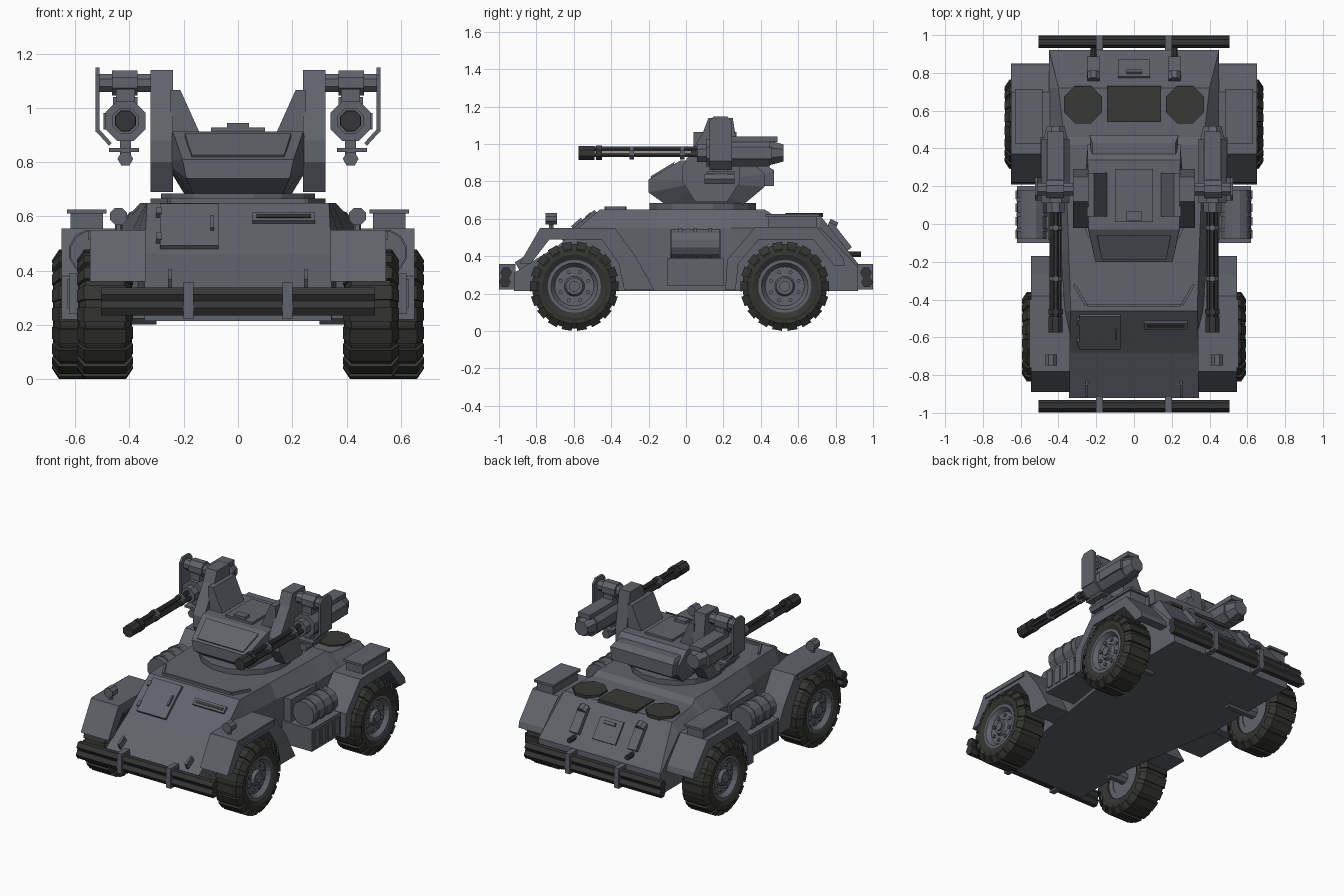
import bpy, bmesh, math
from mathutils import Vector, Matrix, Euler

if "Cube" in bpy.data.objects:
    bpy.data.objects.remove(bpy.data.objects["Cube"])


def material(name, col):
    m = bpy.data.materials.new(name)
    m.diffuse_color = (*col, 1)
    m.use_nodes = True
    m.node_tree.nodes["Principled BSDF"].inputs["Base Color"].default_value = m.diffuse_color
    return m


PAINT = material("grey_paint", (.118, .125, .150))
RUBBER = material("black_rubber", (.034, .034, .031))
METAL = material("dark_metal", (.036, .036, .038))
GRILLE = material("dark_grille", (.040, .040, .038))


class Part:
    """Collects simple shapes into one mesh object, optionally mirrored in x."""
    def __init__(self, name, mat, mirror=False):
        self.name, self.mat, self.mirror, self.bm = name, mat, mirror, bmesh.new()

    def __enter__(self):
        return self

    def box(self, c, s, rx=0, rz=0):
        m = Matrix.Translation(c) @ Euler((rx, 0, rz)).to_matrix().to_4x4() @ Matrix.Diagonal((*s, 1))
        bmesh.ops.create_cube(self.bm, size=1, matrix=m)

    def cyl(self, a, b, r, n=8, r2=None):
        a, b = Vector(a), Vector(b)
        q = (b - a).to_track_quat('Z', 'Y').to_matrix().to_4x4()
        m = Matrix.Translation((a + b) / 2) @ q @ Matrix.Rotation(math.pi / n, 4, 'Z')
        bmesh.ops.create_cone(self.bm, cap_ends=True, segments=n, radius1=r,
                              radius2=r if r2 is None else r2, depth=(b - a).length, matrix=m)

    def loft(self, rings, close=False):
        vs = [[self.bm.verts.new(p) for p in ring] for ring in rings]
        n = len(vs[0])
        for i in range(len(vs) if close else len(vs) - 1):
            r, s = vs[i], vs[(i + 1) % len(vs)]
            for j in range(n):
                self.bm.faces.new((r[j], r[(j + 1) % n], s[(j + 1) % n], s[j]))
        if not close:
            self.bm.faces.new(vs[0])
            self.bm.faces.new(vs[-1])

    def prism(self, pts, x0, x1):
        self.loft([[(x, y, z) for y, z in pts] for x in (x0, x1)])

    def hull(self, half):
        vs = [self.bm.verts.new((s * x, y, z)) for x, y, z in half for s in (1, -1)]
        bmesh.ops.convex_hull(self.bm, input=vs)

    def __exit__(self, *_):
        if self.mirror:
            d = bmesh.ops.duplicate(self.bm, geom=self.bm.verts[:] + self.bm.edges[:] + self.bm.faces[:])
            for v in d["geom"]:
                if isinstance(v, bmesh.types.BMVert):
                    v.co.x *= -1
        bmesh.ops.recalc_face_normals(self.bm, faces=self.bm.faces[:])
        me = bpy.data.meshes.new(self.name)
        self.bm.to_mesh(me)
        self.bm.free()
        me.materials.append(self.mat)
        bpy.context.collection.objects.link(bpy.data.objects.new(self.name, me))


# Hull: cross-sections along y (bottom half-width, waist x/z, top x/z)
with Part("hull", PAINT) as p:
    rings = []
    for y, xb, xw, zw, xt, zt in [(-.92, .345, .345, .28, .345, .31), (-.68, .345, .345, .43, .345, .46),
                                  (-.46, .345, .365, .55, .335, .65), (-.15, .39, .39, .55, .345, .65),
                                  (.24, .45, .45, .55, .36, .65), (.42, .45, .45, .55, .36, .65),
                                  (.46, .45, .45, .55, .37, .625), (.72, .45, .45, .55, .40, .615),
                                  (.92, .45, .45, .34, .45, .36)]:
        h = [(xb, y, .215), (xw, y, zw), (xt, y, zt)]
        rings.append(h + [(-x, y, z) for x, y, z in reversed(h)])
    p.loft(rings)

with Part("deck_ridge", PAINT, True) as p:
    p.box((.17, -.43, .656), (.16, .014, .02))
    p.box((0.08, -.43, .656), (.17, .014, .02))
    p.box((.285, -.375, .656), (.125, .014, .02), rz=1.05)

# Wheel-arch fenders
with Part("front_fenders", PAINT, True) as p:
    p.prism([(-.89, .36), (-.78, .55), (-.38, .55), (-.27, .40), (-.17, .22), (-.33, .22),
             (-.36, .36), (-.45, .49), (-.73, .49), (-.83, .36)], .34, .545)
    p.box((.545, -.58, .53), (.016, .36, .03))
with Part("rear_fenders", PAINT, True) as p:
    p.prism([(.21, .22), (.22, .38), (.37, .555), (.70, .555), (.84, .39), (.85, .35), (.79, .35),
             (.68, .49), (.39, .49), (.28, .36), (.265, .22)], .44, .65)
with Part("fender_lockers", PAINT, True) as p:
    p.box((.557, .57, .58), (.12, .26, .06))
    p.box((.557, .57, .618), (.145, .29, .016))
with Part("headlights", PAINT, True) as p:
    p.cyl((.44, -.75, .60), (.44, -.69, .60), .034)
    p.cyl((.44, -.72, .54), (.44, -.72, .58), .014, 6)

# Nose hatch, view slot and tow hooks on the sloped front
A = math.atan2(.19, .22)
with Part("front_hatch", PAINT) as p:
    p.box((-.18, -.572, .562), (.215, .235, .022), rx=A)
    for z in (-.055, .055):
        p.box((-.292, -.57 + z, .565 + z * .86), (.02, .035, .03), rx=A)
    p.box((-.095, -.582, .575), (.012, .07, .02), rx=A)
with Part("view_slot_frame", PAINT) as p:
    p.box((.168, -.535, .592), (.23, .045, .02), rx=A)
with Part("view_slot", GRILLE) as p:
    p.box((.168, -.538, .597), (.20, .018, .016), rx=A)
with Part("tow_hooks", PAINT, True) as p:
    p.box((.25, -.87, .36), (.014, .07, .06), rx=.55)

# Bumpers: twin tubes and clamps at both ends
with Part("bumper_tubes", METAL) as p:
    for s in (-1, 1):
        for z, y in ((.312, .962), (.262, .968)):
            p.cyl((-.505, s * y, z), (.505, s * y, z), .031, 6)
with Part("bumper_clamps", PAINT, True) as p:
    for s in (-1, 1):
        p.box((.182, s * .955, .29), (.036, .088, .135))

# Wheels: turned tyre, tread lugs and hub
def ring(cx, a, prof):
    return [(cx + x, Y + r * math.cos(a), ZC + r * math.sin(a)) for x, r in prof]


ZC, N = .239, 18
CARC = [(-.085, .135), (-.10, .17), (-.095, .195), (-.072, .226), (.072, .226), (.095, .195), (.10, .17), (.085, .135)]
LUG = [(-.098, .185), (-.103, .2), (-.077, .239), (.077, .239), (.103, .2), (.098, .185)]
for name, cx, Y in (("front", .49, -.597), ("rear", .582, .528)):
    with Part(name + "_tyres", RUBBER, True) as p:
        p.loft([ring(cx, 2 * math.pi * i / 36, CARC) for i in range(36)], close=True)
        for i in range(N):
            a = 2 * math.pi * i / N
            p.loft([ring(cx, a + d, LUG) for d in (-.115, .115)])
    with Part(name + "_hubs", PAINT, True) as p:
        p.loft([ring(cx, math.pi * i / 12, [(-.075, .10), (-.075, .14), (.088, .142), (.088, .125), (.06, .105)])
                for i in range(24)], close=True)
        p.cyl((cx - .07, Y, ZC), (cx + .06, Y, ZC), .115, 24)
        p.cyl((cx + .06, Y, ZC), (cx + .08, Y, ZC), .055, 12, .045)
        p.cyl((cx + .08, Y, ZC), (cx + .09, Y, ZC), .03, 8)
        for i in range(8):
            a = math.pi * (i + .5) / 4
            y, z = Y + .08 * math.cos(a), ZC + .08 * math.sin(a)
            p.cyl((cx + .055, y, z), (cx + .072, y, z), .011, 6)
        p.cyl((.3, Y, ZC), (cx, Y, ZC), .04)

# Side stowage: box with ribs and a strapped drum
with Part("side_boxes", PAINT, True) as p:
    p.box((.50, .05, .315), (.24, .30, .15))
    for i in range(4):
        p.box((.622, -.055 + .07 * i, .315), (.012, .045, .11))
    p.box((.42, .05, .46), (.07, .27, .16))
with Part("side_drums", PAINT, True) as p:
    p.cyl((.54, -.08, .468), (.54, .18, .468), .08, 12)
    for y in (-.03, .05, .13):
        p.cyl((.54, y - .01, .468), (.54, y + .01, .468), .085, 12)

# Engine deck grilles
with Part("deck_grilles", GRILLE) as p:
    p.box((0, .635, .62), (.285, .19, .02))
    for x in (-.27, .27):
        p.cyl((x, .632, .61), (x, .632, .631), .108)
# Rear plate fittings
B = -math.atan2(.255, .20)
with Part("rear_exhaust_covers", PAINT, True) as p:
    p.box((.215, .825, .495), (.065, .15, .04), rx=B)
    p.cyl((.215, .76, .57), (.215, .80, .55), .035)
with Part("rear_exhaust_pipes", METAL, True) as p:
    p.cyl((.215, .86, .41), (.215, .935, .41), .017)
with Part("rear_hatch", PAINT) as p:
    p.box((0, .822, .492), (.17, .15, .014), rx=B)
    p.box((0, .80, .53), (.08, .02, .03), rx=B)

# Turret
with Part("turret_ring", PAINT) as p:
    p.cyl((0, .09, .64), (0, .09, .685), .29, 16)
with Part("turret_body", PAINT) as p:
    p.hull([(.16, -.10, .67), (.19, -.2, .74), (.205, -.2, .81), (.24, -.03, .912),
            (.245, .34, .912), (.245, .42, .84), (.235, .42, .77), (.19, .3, .67), (.27, .1, .80)])
    p.hull([(.225, .3, .775), (.225, .47, .775), (.235, .47, .86), (.22, .43, .885), (.22, .3, .885)])
with Part("turret_front_plate", PAINT) as p:
    p.hull([(.195, -.06, .905), (.17, -.19, .826), (.195, -.07, .88), (.17, -.18, .81)])
with Part("turret_hatch", PAINT) as p:
    p.box((0, .15, .917), (.20, .28, .02))
    p.box((0, .04, .932), (.08, .05, .025))
with Part("turret_arms", PAINT, True) as p:
    p.prism([(.05, .69), (-.02, .80), (-.02, .88), (.09, 1.06), (.12, 1.14), (.25, 1.14),
             (.29, .88), (.29, .80), (.22, .69)], .24, .322)
    p.loft([[(x, y, z) for x, z in ((.25, 1.065), (.212, 1.065), (.14, .905), (.25, .905))] for y in (.04, .27)])

# Gun mounts: cross shaft, outer bracket and lower sensor
GX, GZ = .415, .952
with Part("gun_mounts", PAINT, True) as p:
    p.cyl((.31, .185, 1.092), (.52, .185, 1.092), .036)
    p.cyl((.37, .185, 1.092), (.465, .185, 1.092), .05)
    p.prism([(.125, .91), (.125, 1.12), (.15, 1.148), (.22, 1.148), (.245, 1.12), (.245, .91)], .51, .525)
    p.loft([[(x, y, z) for x, z in ((.51, .92), (.525, .915), (.475, .86), (.465, .87))] for y in (.125, .245)])
    p.box((.42, .185, .845), (.11, .15, .014))
    p.cyl((GX, .10, .812), (GX, .26, .812), .029, 6)
    p.box((GX, .185, .85), (.04, .08, .06))
    p.box((GX, .185, 1.04), (.07, .10, .06))
with Part("gun_bodies", PAINT, True) as p:
    p.cyl((GX, .06, GZ), (GX, .12, GZ), .052)
    p.cyl((GX, .11, GZ), (GX, .45, GZ), .08)
    p.cyl((GX, .45, GZ), (GX, .52, GZ), .07, 8, .05)
    p.box((GX, .345, 1.025), (.09, .29, .03))
    p.box((GX + .065, .36, .95), (.03, .2, .06))
with Part("gun_barrels", METAL, True) as p:
    for i in range(3):
        a = math.pi * (i / 1.5 + .5)
        x, z = GX + .021 * math.cos(a), GZ + .021 * math.sin(a)
        p.cyl((x, -.57, z), (x, .07, z), .014, 6)
with Part("barrel_clamps", PAINT, True) as p:
    for y in (-.29, -.02):
        p.cyl((GX, y - .012, GZ), (GX, y + .012, GZ), .038)
with Part("muzzle_blocks", METAL, True) as p:
    p.cyl((GX, -.48, GZ), (GX, -.45, GZ), .042)
    p.cyl((GX, -.575, GZ), (GX, -.49, GZ), .040)
